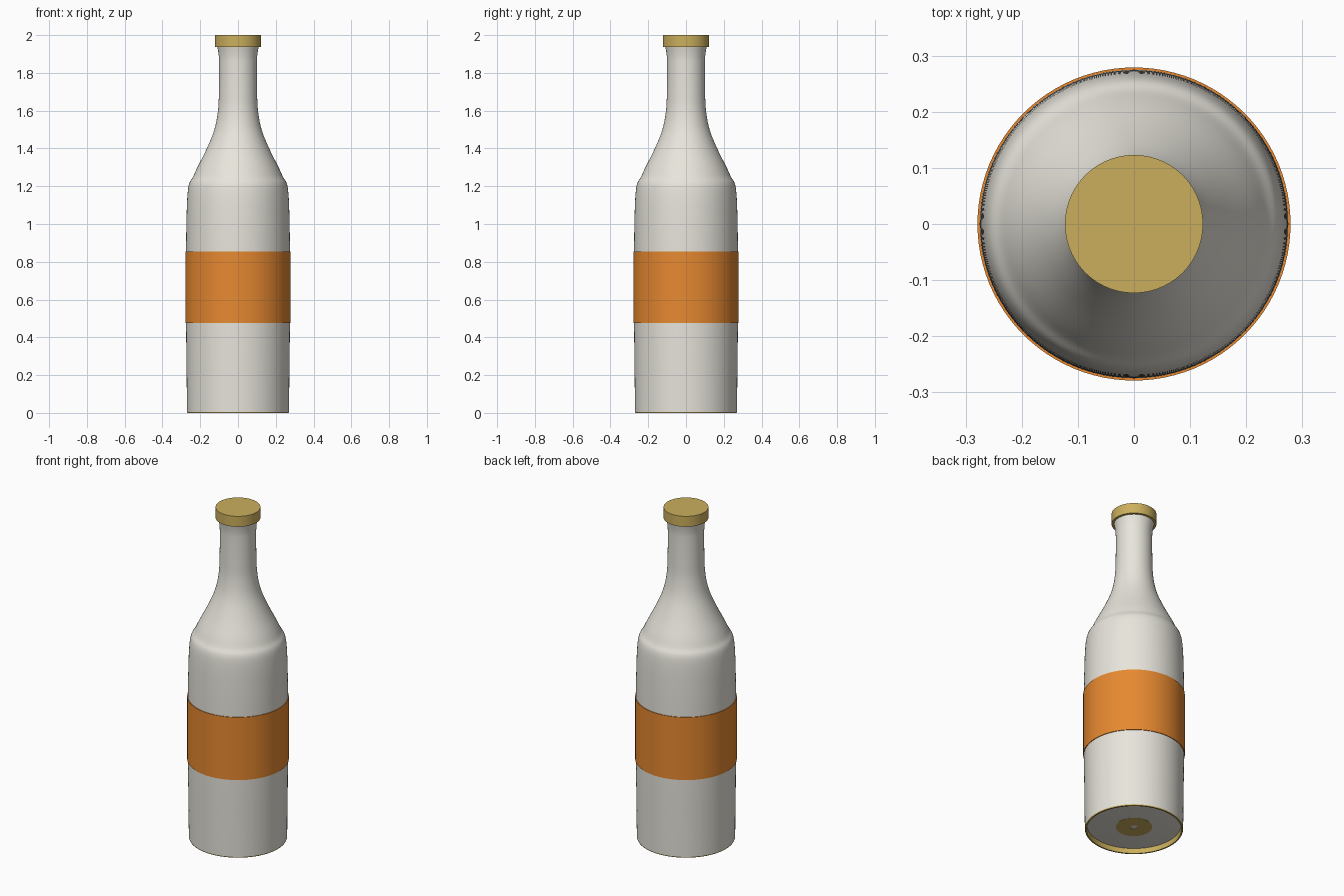
import bpy, math
from mathutils import Vector

if "Cube" in bpy.data.objects:
    bpy.data.objects.remove(bpy.data.objects["Cube"])

SEG = 96

def material(name, rgb):
    m = bpy.data.materials.new(name)
    m.diffuse_color = (*rgb, 1)
    m.use_nodes = True
    m.node_tree.nodes["Principled BSDF"].inputs["Base Color"].default_value = m.diffuse_color
    return m

def lathe(name, profile, mat, closed=False):
    """Revolve (radius, z) points, listed so normals face out when going up the outside."""
    verts, rows = [], []
    for r, z in profile:
        if r < 1e-5:
            rows.append([len(verts)] * SEG)
            verts.append((0, 0, z))
        else:
            rows.append(list(range(len(verts), len(verts) + SEG)))
            verts += [(r * math.cos(2 * math.pi * i / SEG), r * math.sin(2 * math.pi * i / SEG), z)
                      for i in range(SEG)]
    faces = []
    pairs = list(zip(rows, rows[1:])) + ([(rows[-1], rows[0])] if closed else [])
    for a, b in pairs:
        for i in range(SEG):
            j = (i + 1) % SEG
            faces.append(tuple(dict.fromkeys((a[i], a[j], b[j], b[i]))))
    me = bpy.data.meshes.new(name)
    me.from_pydata(verts, [], faces)
    me.materials.append(mat)
    ob = bpy.data.objects.new(name, me)
    bpy.context.collection.objects.link(ob)
    bpy.ops.object.select_all(action='DESELECT')
    ob.select_set(True)
    bpy.context.view_layer.objects.active = ob
    bpy.ops.object.shade_smooth_by_angle(angle=math.radians(35))
    return ob

def smooth(points, steps=5):
    """Catmull-Rom curve through the points."""
    p = [Vector(q) for q in points]
    p = [p[0]] + p + [p[-1]]
    out = []
    for a, b, c, d in zip(p, p[1:], p[2:], p[3:]):
        for k in range(steps):
            t = k / steps
            out.append(tuple(0.5 * (2 * b + (c - a) * t + (2 * a - 5 * b + 4 * c - d) * t ** 2
                                    + (3 * b - a - 3 * c + d) * t ** 3)))
    return out + [tuple(p[-1])]

glass = material("glass", (0.80, 0.78, 0.71))
gold = material("gold", (0.60, 0.43, 0.11))
orange = material("orange", (0.80, 0.25, 0.03))

# bottle wall: body, shoulder, neck and flared lip
outline = smooth([(0.270, 0.006), (0.272, 0.2), (0.275, 0.5), (0.275, 0.85), (0.272, 1.05),
                  (0.267, 1.16), (0.258, 1.215), (0.238, 1.25), (0.215, 1.30), (0.165, 1.40),
                  (0.125, 1.50), (0.106, 1.60), (0.101, 1.70), (0.100, 1.85), (0.103, 1.90),
                  (0.110, 1.94)])
lathe("bottle", outline + [(0, 1.94)], glass)

# gold foot rim with the inner wall of the recess
lathe("foot_rim", [(0.258, 0.03), (0.260, 0), (0.268, 0), (0.270, 0.006)], gold)

# recessed base with gold centre disc
lathe("base", [(0, 0.018), (0.10, 0.018), (0.258, 0.03)], glass)
lathe("base_disc", [(0.02, 0.017), (0.10, 0.017), (0.10, 0.020), (0.02, 0.020)], gold, closed=True)

# label band
lathe("label", [(0.274, 0.475), (0.279, 0.475), (0.279, 0.855), (0.274, 0.855)], orange, closed=True)

# cap
lathe("cap", [(0, 1.937), (0.123, 1.937), (0.123, 2.0), (0, 2.0)], gold)
